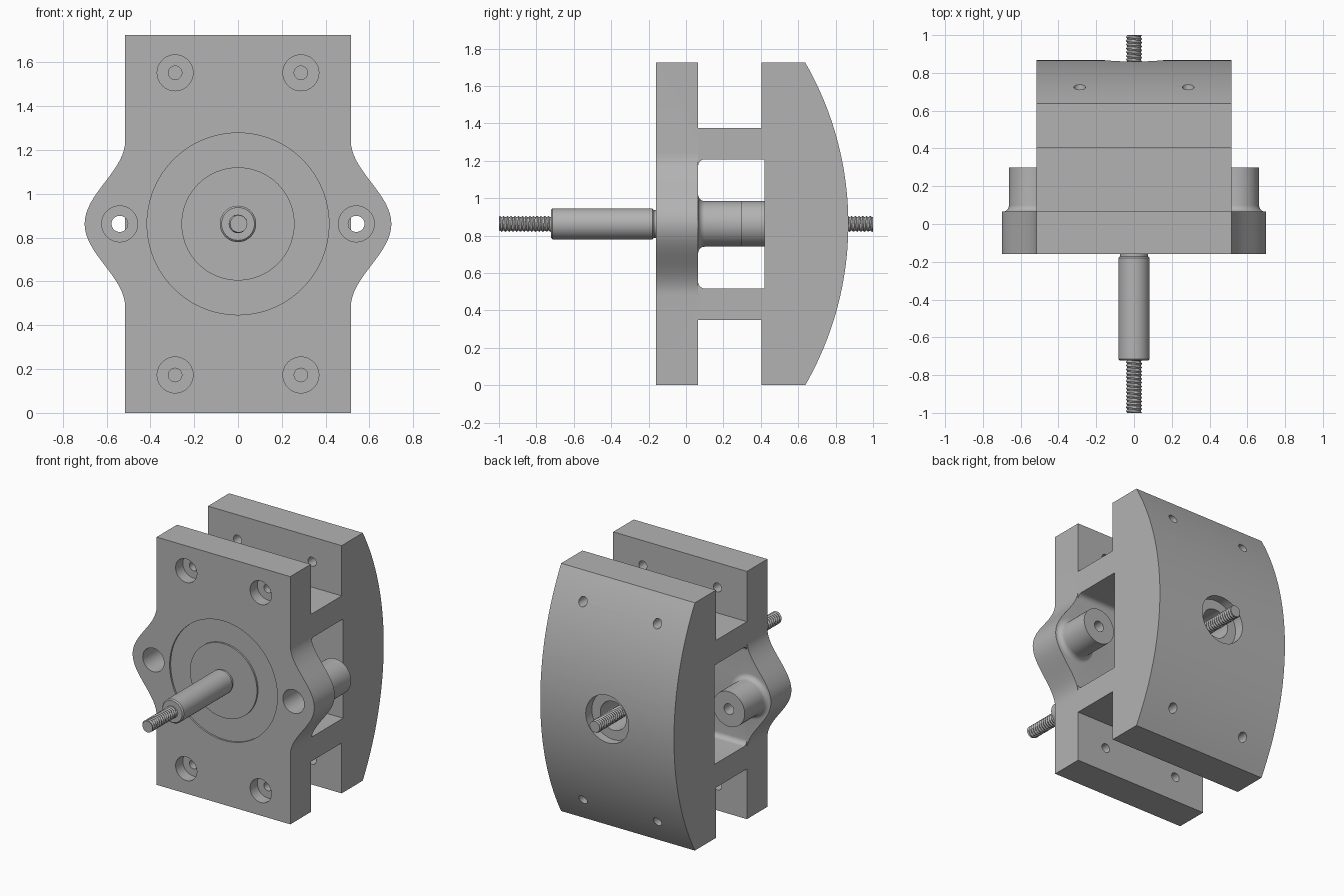
import bpy, bmesh, math
from math import pi, sin, cos, sqrt

cube = bpy.data.objects.get("Cube")
if cube:
    bpy.data.objects.remove(cube, do_unlink=True)

metal = bpy.data.materials.new("plain_grey_metal")
metal.use_nodes = True
GREY = (0.45, 0.45, 0.45, 1)
metal.diffuse_color = GREY
metal.node_tree.nodes["Principled BSDF"].inputs["Base Color"].default_value = GREY

MID = 0.8625          # height of the shaft axis
TOP = 2 * MID
HALF = 0.515          # half width of the body
FRONT, PLATE = -0.16, 0.065


def skin(name, rings):
    """Join equal closed rings of points into a capped solid."""
    bm = bmesh.new()
    loops = [[bm.verts.new(p) for p in ring] for ring in rings]
    n = len(loops[0])
    for a, b in zip(loops, loops[1:]):
        for i in range(n):
            j = (i + 1) % n
            bm.faces.new((a[i], a[j], b[j], b[i]))
    bm.faces.new(loops[0])
    bm.faces.new(loops[-1])
    bmesh.ops.recalc_face_normals(bm, faces=bm.faces)
    mesh = bpy.data.meshes.new(name)
    bm.to_mesh(mesh)
    bm.free()
    mesh.materials.append(metal)
    ob = bpy.data.objects.new(name, mesh)
    bpy.context.collection.objects.link(ob)
    return ob


def turn(name, profile, x=0, z=MID, sides=48, wave=0, pitch=1):
    """Turn (radius, y) points about a y axis; wave adds a helical thread."""
    rings = []
    for r, y in profile:
        ring = []
        for i in range(sides):
            a = 2 * pi * i / sides
            q = r + wave * cos(a - 2 * pi * y / pitch)
            ring.append((x + q * cos(a), y, z + q * sin(a)))
        rings.append(ring)
    return skin(name, rings)


def rod(name, r, y0, y1, x=0, z=MID, sides=48):
    return turn(name, [(r, y0), (r, y1)], x, z, sides)


def combine(target, tool, operation):
    mod = target.modifiers.new("cut", "BOOLEAN")
    mod.operation = operation
    mod.solver = "EXACT"
    mod.object = tool
    bpy.context.view_layer.objects.active = target
    bpy.ops.object.modifier_apply(modifier=mod.name)
    bpy.data.objects.remove(tool, do_unlink=True)


def cut(target, tool):
    combine(target, tool, "DIFFERENCE")


# Body: side profile with a domed back, pulled across the width
RADIUS, BACK = 1.73, 0.868
dome = []
for i in range(41):
    z = TOP * i / 40
    dome.append((BACK - RADIUS + sqrt(RADIUS ** 2 - (z - MID) ** 2), z))
low, gap = 0.35, 0.405
side = [(FRONT, 0), (PLATE, 0), (PLATE, low), (gap, low), (gap, 0)] + dome
side += [(gap, TOP), (gap, TOP - low), (PLATE, TOP - low), (PLATE, TOP), (FRONT, TOP)]
body = skin("body", [[(x, y, z) for y, z in side] for x in (-HALF, HALF)])

# Window through the body, rounded at its front corners
fil, half_win, win_back = 0.035, 0.345, 0.42
window = [(win_back, MID + half_win), (win_back, MID - half_win)]
for sign in (-1, 1):
    arc = []
    for i in range(9):
        a = pi / 2 * i / 8
        arc.append((PLATE + fil - fil * sin(a), MID + sign * (half_win - fil + fil * cos(a))))
    window += arc if sign < 0 else arc[::-1]
cut(body, skin("window_cutter", [[(x, y, z) for y, z in window] for x in (-1, 1)]))

# Curved ears on both sides of the front plate, with filleted bosses behind
EAR_X, BOSS_R = 0.54, 0.122
flare = []
for i in range(9):
    a = pi / 2 * i / 8
    flare.append((BOSS_R + fil * (1 - sin(a)), PLATE + fil * (1 - cos(a))))
for s in (-1, 1):
    outline = [(s * 0.45, MID - 0.38), (s * 0.45, MID + 0.38)]
    for i in range(33):
        t = 1 - i / 16
        outline.append((s * (HALF + 0.0925 * (1 + cos(pi * t))), MID + 0.38 * t))
    combine(body, skin("ear", [[(x, y, z) for x, z in outline] for y in (FRONT, PLATE)]), "UNION")
    boss = [(flare[0][0], PLATE - 0.02)] + flare + [(BOSS_R, 0.30)]
    combine(body, turn("ear_boss", boss, s * EAR_X), "UNION")
    cut(body, rod("ear_bore", 0.082, -0.3, 0.2, s * EAR_X))
    cut(body, rod("ear_hole", 0.037, 0.1, 0.38, s * EAR_X, sides=32))

# Four screw holes: counterbored in the plate, blind in the back block
for x in (-0.287, 0.287):
    for z in (0.173, TOP - 0.173):
        cut(body, rod("counterbore", 0.082, -0.3, -0.08, x, z, 40))
        cut(body, rod("plate_hole", 0.031, -0.12, 0.2, x, z, 24))
        cut(body, rod("block_front_hole", 0.031, 0.3, 0.52, x, z, 24))
        cut(body, rod("block_back_hole", 0.031, 0.6, 0.9, x, z, 24))

# Shallow round recess in front and stepped bore at the back
cut(body, rod("front_recess", 0.415, -0.3, FRONT + 0.012, sides=96))
cut(body, rod("back_counterbore", 0.165, 0.80, 1.0, sides=64))
cut(body, rod("back_bore", 0.1, 0.6, 1.0))

# Raised disc, sleeve, shaft and threaded ends
parts = [body]
parts.append(rod("front_disc", 0.258, FRONT, FRONT + 0.05, sides=80))
sleeve = [(flare[0][0], PLATE - 0.02)] + flare + [(BOSS_R, win_back + 0.01)]
parts.append(turn("inner_sleeve", sleeve))
shaft = [(0.075, -0.722), (0.083, -0.714), (0.083, -0.18), (0.075, -0.172), (0.075, -0.14)]
parts.append(turn("shaft", shaft))
for name, y0, y1 in (("front_thread", -1, -0.71), ("back_thread", 0.58, 1)):
    steps = round((y1 - y0) / 0.004)
    points = [(0.039, y0 + (y1 - y0) * i / steps) for i in range(steps + 1)]
    parts.append(turn(name, points, sides=24, wave=0.0035, pitch=0.02))

# Smooth the curved faces and keep the machined edges sharp
for ob in parts:
    bpy.ops.object.select_all(action="DESELECT")
    ob.select_set(True)
    bpy.context.view_layer.objects.active = ob
    bpy.ops.object.shade_smooth_by_angle(angle=math.radians(30))
